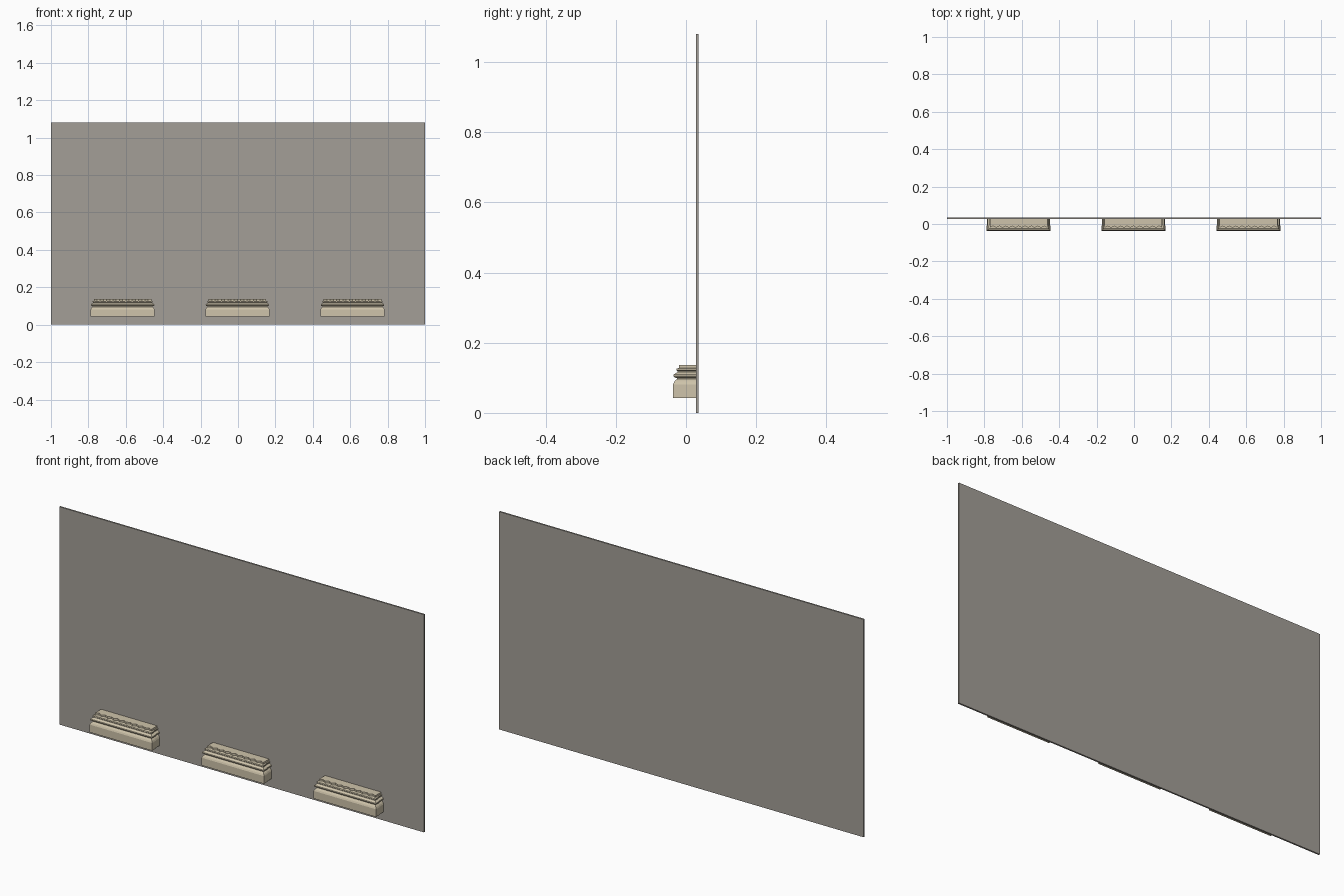
import bpy, bmesh

if "Cube" in bpy.data.objects:
    bpy.data.objects.remove(bpy.data.objects["Cube"])


def material(name, colour):
    m = bpy.data.materials.new(name)
    m.diffuse_color = (*colour, 1)
    m.use_nodes = True
    m.node_tree.nodes["Principled BSDF"].inputs["Base Color"].default_value = m.diffuse_color
    return m


WALL = material("warm_grey_plaster", (0.37, 0.345, 0.31))
STONE = material("pale_limestone", (0.62, 0.55, 0.405))

HALF_W, FRONT, BACK = 0.171, -0.037, 0.029
STEP_Y, STEP = -0.007, 0.003


def loft(name, loops, mat):
    """Skin equal-length closed loops and cap both ends."""
    bm = bmesh.new()
    rings = [[bm.verts.new(p) for p in loop] for loop in loops]
    n = len(rings[0])
    for a, b in zip(rings, rings[1:]):
        for i in range(n):
            j = (i + 1) % n
            bm.faces.new((a[i], a[j], b[j], b[i]))
    bm.faces.new(rings[0][::-1])
    bm.faces.new(rings[-1])
    bmesh.ops.recalc_face_normals(bm, faces=bm.faces)
    mesh = bpy.data.meshes.new(name)
    bm.to_mesh(mesh)
    bm.free()
    mesh.materials.append(mat)
    obj = bpy.data.objects.new(name, mesh)
    bpy.context.collection.objects.link(obj)
    return obj


def footprint(cx, inset, z):
    """Block outline with slightly recessed side returns near the wall."""
    w, f = HALF_W - inset, FRONT + inset
    half = [(w, f), (w, STEP_Y), (w - STEP, STEP_Y), (w - STEP, BACK)]
    pts = half + [(-x, y) for x, y in reversed(half)]
    return [(cx + x, y, z) for x, y in pts]


def fluted(cx, z, inset=0.017, teeth=9):
    """Shaft outline with a zigzag front."""
    w, f = HALF_W - inset, FRONT + inset
    pts = [(w, BACK), (-w, BACK)]
    for i in range(2 * teeth + 1):
        pts.append((-w + w * i / teeth, f + (0.009 if i % 2 else 0)))
    return [(cx + x, y, z) for x, y in pts]


# Back wall
loft("wall_panel", [[(-1, 0.028, z), (1, 0.028, z), (1, 0.036, z), (-1, 0.036, z)]
                    for z in (0, 1.08)], WALL)

# Moulding profile: (height, inset) from plinth to neck
PROFILE = [(0.043, 0), (0.081, 0), (0.088, 0.003), (0.093, 0.007), (0.096, 0.011),
           (0.099, 0.011), (0.101, 0.004), (0.105, 0.001), (0.109, 0.002),
           (0.113, 0.007), (0.116, 0.013), (0.119, 0.013), (0.122, 0.009),
           (0.126, 0.010), (0.128, 0.016)]

for side, cx in (("left", -0.617), ("middle", -0.003), ("right", 0.612)):
    # Moulded column base
    loft(side + "_base_moulding", [footprint(cx, d, z) for z, d in PROFILE], STONE)
    # Fluted start of the shaft
    loft(side + "_fluted_shaft", [fluted(cx, z) for z in (0.126, 0.137)], STONE)
